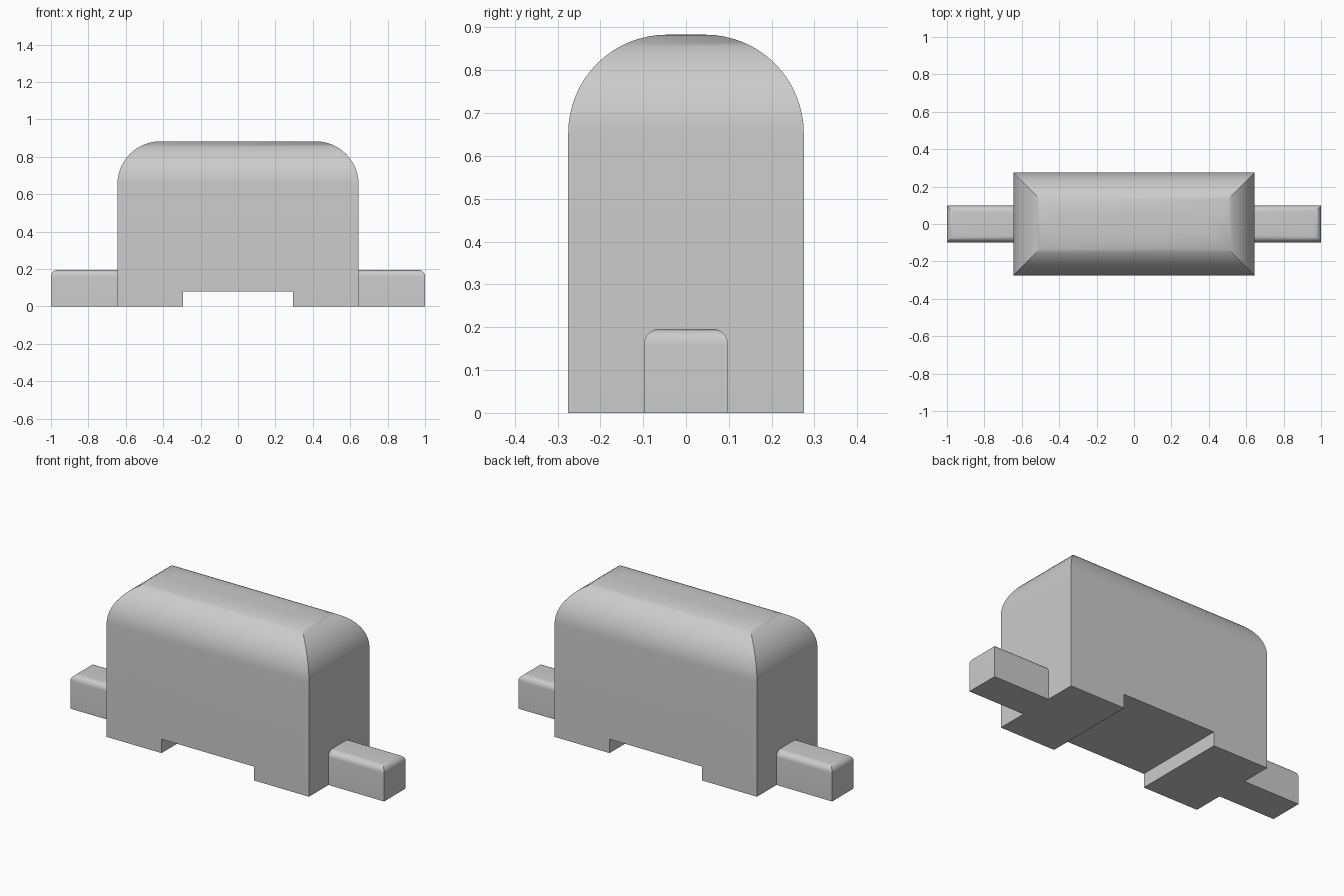
import bpy
import bmesh
from math import radians

cube = bpy.data.objects.get("Cube")
if cube:
    bpy.data.objects.remove(cube, do_unlink=True)

grey = bpy.data.materials.new("light_grey")
grey.use_nodes = True
colour = (0.6, 0.6, 0.6, 1)
grey.diffuse_color = colour
grey.node_tree.nodes["Principled BSDF"].inputs["Base Color"].default_value = colour


def rounded_prism(name, profile, half_depth, radius, segments, sharp_x=None):
    """Extrude an x-z profile along y and round its top edges.
    Edges lying at sharp_x stay square."""
    bm = bmesh.new()
    face = bm.faces.new([bm.verts.new((x, -half_depth, z)) for x, z in profile])
    extruded = bmesh.ops.extrude_face_region(bm, geom=[face])["geom"]
    new_verts = [v for v in extruded if isinstance(v, bmesh.types.BMVert)]
    bmesh.ops.translate(bm, verts=new_verts, vec=(0, 2 * half_depth, 0))
    bmesh.ops.recalc_face_normals(bm, faces=bm.faces)

    top = max(v.co.z for v in bm.verts)

    def is_rounded(edge):
        on_top = all(abs(v.co.z - top) < 1e-4 for v in edge.verts)
        square = sharp_x is not None and all(abs(v.co.x - sharp_x) < 1e-4 for v in edge.verts)
        return on_top and not square

    edges = [e for e in bm.edges if is_rounded(e)]
    bmesh.ops.bevel(bm, geom=edges, offset=radius, offset_type='OFFSET',
                    segments=segments, profile=0.5, affect='EDGES', clamp_overlap=False)
    bmesh.ops.recalc_face_normals(bm, faces=bm.faces)

    mesh = bpy.data.meshes.new(name)
    bm.to_mesh(mesh)
    bm.free()
    mesh.materials.append(grey)
    obj = bpy.data.objects.new(name, mesh)
    bpy.context.collection.objects.link(obj)
    bpy.ops.object.select_all(action='DESELECT')
    obj.select_set(True)
    bpy.context.view_layer.objects.active = obj
    bpy.ops.object.shade_smooth_by_angle(angle=radians(30))
    return obj


# Main body: domed block with a channel across its underside
half_len, notch, notch_top, height = 0.645, 0.295, 0.08, 0.883
rounded_prism("body", [(-half_len, 0), (-notch, 0), (-notch, notch_top), (notch, notch_top),
                       (notch, 0), (half_len, 0), (half_len, height), (-half_len, height)],
              0.275, 0.23, 16)

# End lugs: small blocks sticking out at both ends
for side, name in ((1, "left_lug"), (-1, "right_lug")):
    inner, outer = side * 0.63, side * 1.0
    rounded_prism(name, [(inner, 0), (outer, 0), (outer, 0.196), (inner, 0.196)],
                  0.098, 0.036, 8, sharp_x=inner)
